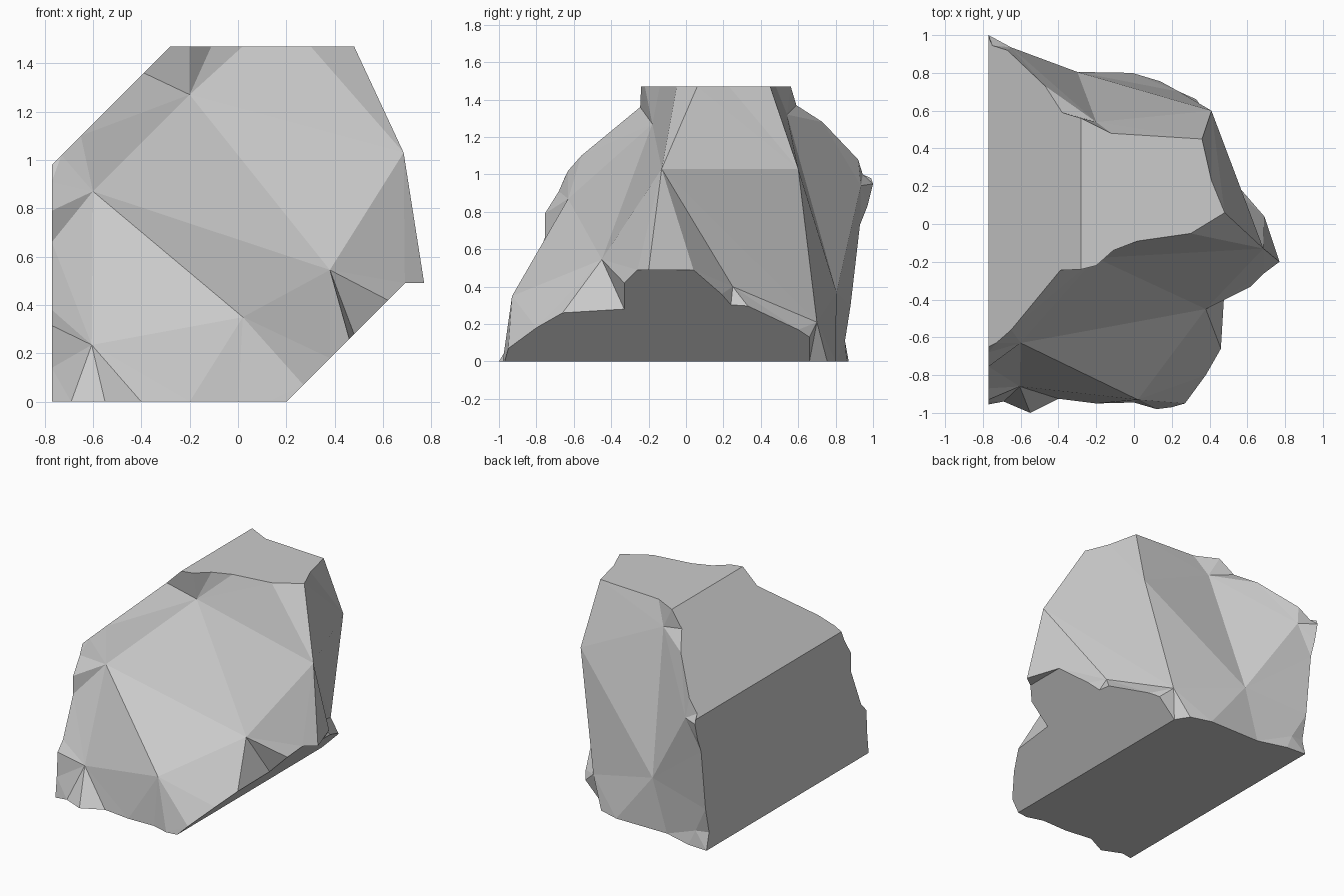
import bpy, bmesh
from mathutils import Vector
from mathutils.geometry import delaunay_2d_cdt

if "Cube" in bpy.data.objects:
    bpy.data.objects.remove(bpy.data.objects["Cube"])

# Planar cuts through the rock, going round the front outline.
# Each cut: map from parameter t to (x, z), front rim (t, y), back rim (t, y)
bottom = (lambda t: (t, 0),
          [(-.77, -.955), (-.69, -.94), (-.55, -1), (-.4, -.925), (-.2, -.95),
           (0, -.945), (.12, -.98), (.2, -.97)],
          [(-.77, .87), (-.62, .86), (-.41, .80), (-.01, .80), (.14, .755), (.2, .66)])
low_slant = (lambda t: (t, t - .2),
             [(.2, -.97), (.27, -.95), (.38, -.80), (.46, -.66), (.48, -.33),
              (.62, -.33), (.69, -.26)],
             [(.2, .66), (.33, .66), (.37, .60), (.497, .33), (.503, .24),
              (.56, .19), (.69, .04)])
ledge = (lambda t: (t, .49), [(.69, -.26), (.77, -.2)], [(.69, .04), (.77, -.2)])
right_ridge = (lambda t: (.685, t), [(1.03, -.13)], [(1.03, -.13)])
top = (lambda t: (t, 1.47),
       [(.48, .06), (.3, -.05), (.02, -.09), (-.11, -.14), (-.2, -.22), (-.28, -.24)],
       [(.48, .06), (.41, .23), (.36, .45), (-.12, .48), (-.28, .56)])
high_slant = (lambda t: (t, t + 1.75),
              [(-.28, -.24), (-.39, -.245), (-.65, -.56), (-.73, -.63), (-.77, -.65)],
              [(-.28, .56), (-.38, .59), (-.47, .73), (-.67, .92), (-.75, .945), (-.77, .99)])
left = (lambda t: (-.77, t),
        [(.98, -.65), (.91, -.68), (.79, -.755), (.66, -.755), (.38, -.87),
         (.315, -.93), (.14, -.94), (0, -.955)],
        [(.98, .99), (.95, 1), (.83, .97), (.73, .93), (.3, .88), (.12, .84), (0, .87)])
cuts = [bottom, low_slant, ledge, right_ridge, top, high_slant, left]

# Facet corners inside the front and back surfaces, and ridges joining them
front_peaks = [(-.6, -.63, .87), (-.2, -.18, 1.27), (.38, -.45, .545),
               (.02, -.93, .35), (-.605, -.86, .235)]
front_ridges = [(0, 1), (0, 2), (0, 3), (0, 4), (1, 2), (2, 3), (3, 4)]
back_peaks = [(.41, .60, 1.03), (.24, .70, .21), (-.3, .805, .37), (-.2, .54, 1.32),
              (-.65, .935, .94), (-.67, .85, .11), (.45, .25, .40)]
back_ridges = [(0, 1), (0, 2), (0, 3), (1, 2), (2, 3), (2, 4), (1, 6)]


def rim(cut, side):
    out = []
    for t, y in cut[side]:
        x, z = cut[0](t)
        out.append((x, y, z))
    return out


def unique(points):
    return list(dict.fromkeys(tuple(round(c, 4) for c in p) for p in points))


bm = bmesh.new()


def add_face(points):
    bm.faces.new([bm.verts.new(p) for p in points])


# Faceted surface spanning one rim
def add_skin(side, peaks, ridges, ridge_corner_links):
    outline = unique([p for c in cuts for p in rim(c, side)])
    pts = peaks + outline
    n, m = len(peaks), len(outline)
    edges = [(n + i, n + (i + 1) % m) for i in range(m)] + ridges
    corner = next(n + i for i, p in enumerate(outline) if p[2] == 1.03)
    edges += [(corner, i) for i in ridge_corner_links]
    flat = [Vector((p[0], p[2])) for p in pts]
    verts, _, faces, orig, _, _ = delaunay_2d_cdt(flat, edges, [], 1, 1e-5)
    for f in faces:
        if all(orig[i] for i in f):
            add_face([pts[orig[i][0]] for i in f])


add_skin(1, front_peaks, front_ridges, [1, 2])
add_skin(2, back_peaks, back_ridges, [0, 1, 6])

# Flat cut walls between the two rims
for cut in cuts:
    loop = unique(rim(cut, 1) + rim(cut, 2)[::-1])
    if len(loop) > 2:
        add_face(loop)

bmesh.ops.remove_doubles(bm, verts=bm.verts, dist=2e-4)
bmesh.ops.recalc_face_normals(bm, faces=bm.faces)
mesh = bpy.data.meshes.new("rock")
bm.to_mesh(mesh)
bm.free()
bpy.context.collection.objects.link(bpy.data.objects.new("rock", mesh))
